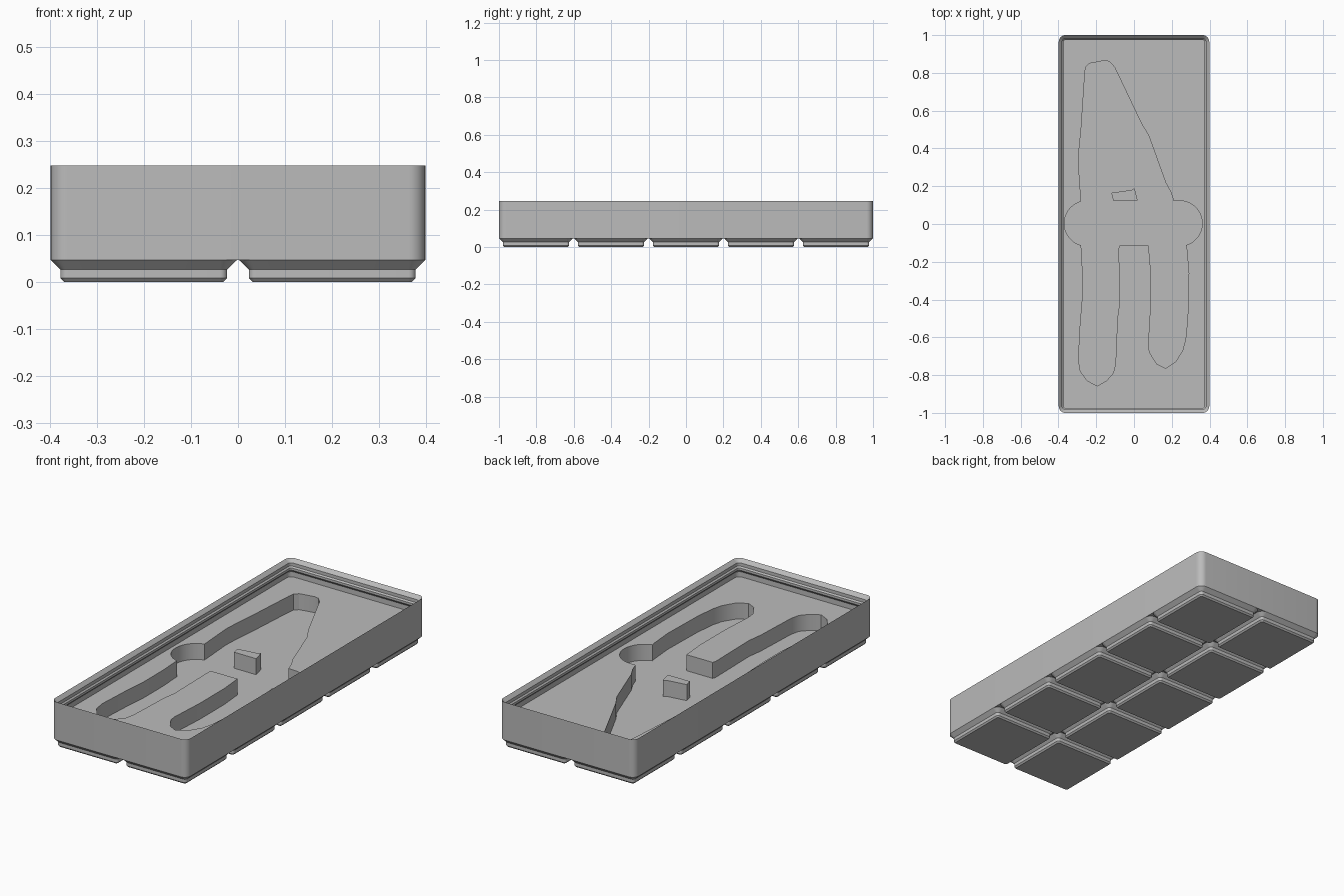
import bpy, bmesh, math

if "Cube" in bpy.data.objects:
    bpy.data.objects.remove(bpy.data.objects["Cube"], do_unlink=True)

grey = bpy.data.materials.new("plain grey")
grey.use_nodes = True
colour = (0.5, 0.5, 0.5, 1)
grey.diffuse_color = colour
grey.node_tree.nodes["Principled BSDF"].inputs["Base Color"].default_value = colour

WIDTH, LENGTH, RADIUS = 0.797, 2.0, 0.036
CELL, PITCH = 0.396, 0.401
BASE_TOP, FLOOR, DECK, TOP = 0.046, 0.066, 0.151, 0.247


def finish(name, bm):
    bmesh.ops.recalc_face_normals(bm, faces=bm.faces)
    mesh = bpy.data.meshes.new(name)
    bm.to_mesh(mesh)
    bm.free()
    mesh.materials.append(grey)
    obj = bpy.data.objects.new(name, mesh)
    bpy.context.collection.objects.link(obj)
    return obj


def smooth(obj):
    bpy.ops.object.select_all(action="DESELECT")
    obj.select_set(True)
    bpy.context.view_layer.objects.active = obj
    bpy.ops.object.shade_smooth_by_angle(angle=math.radians(30))


def rounded_ring(bm, width, length, inset, z, steps=8):
    """Ring of vertices round a rounded rectangle, moved in by inset."""
    r = max(RADIUS - inset, 0.006)
    hx, hy = width / 2 - inset - r, length / 2 - inset - r
    ring = []
    for k, (sx, sy) in enumerate([(1, 1), (-1, 1), (-1, -1), (1, -1)]):
        for i in range(steps + 1):
            a = (k + i / steps) * math.pi / 2
            ring.append(bm.verts.new((sx * hx + r * math.cos(a), sy * hy + r * math.sin(a), z)))
    return ring


def loft(name, width, length, profile):
    """Solid lofted through (inset, height) steps and capped at both ends."""
    bm = bmesh.new()
    rings = [rounded_ring(bm, width, length, inset, z) for inset, z in profile]
    for a, b in zip(rings, rings[1:]):
        for i in range(len(a)):
            j = (i + 1) % len(a)
            bm.faces.new((a[i], a[j], b[j], b[i]))
    bm.faces.new(rings[0])
    bm.faces.new(rings[-1])
    return finish(name, bm)


def prism(name, outline, z0, z1):
    bm = bmesh.new()
    face = bm.faces.new([bm.verts.new((x, y, z0)) for x, y in outline])
    side = bmesh.ops.extrude_face_region(bm, geom=[face])["geom"]
    moved = [v for v in side if isinstance(v, bmesh.types.BMVert)]
    bmesh.ops.translate(bm, verts=moved, vec=(0, 0, z1 - z0))
    return finish(name, bm)


def arc(cx, cy, r, start, end, steps=20):
    angles = [math.radians(start + (end - start) * i / steps) for i in range(steps + 1)]
    return [(cx + r * math.cos(a), cy + r * math.sin(a)) for a in angles]


def hundredths(points):
    return [(x / 100, y / 100) for x, y in points]


# Tray body with a stepped stacking lip, undercut down to the deck
body = loft("tray_body", WIDTH, LENGTH, [
    (0, BASE_TOP), (0, TOP),
    (0.018, TOP - 0.018), (0.018, TOP - 0.035), (0.025, TOP - 0.042),
    (0.025, TOP - 0.054), (0.010, TOP - 0.069), (0.010, DECK)])

# Outline of the tool pocket, clockwise from its upper left end
blade = hundredths([(-28, 50), (-26, 80), (-25.6, 83), (-23.6, 85), (-15.6, 86.5), (-13, 86),
                    (-10.3, 83), (4, 53), (7.7, 47), (16.7, 22), (19.4, 17), (21, 12.3)])
right_leg = hundredths([(28, -14), (29, -26), (28.4, -50), (27.3, -61), (25.7, -67), (22, -73),
                        (16.7, -76.4), (12, -74), (8.2, -68), (7.7, -64), (8.8, -45),
                        (8.8, -24), (7.7, -11.4)])
left_leg = hundredths([(-7.7, -11.4), (-8.2, -13), (-7.7, -42), (-8.8, -50), (-9.8, -74),
                       (-11, -79), (-14.6, -83), (-19.4, -85.7), (-24.7, -83), (-28.4, -78),
                       (-29.4, -72), (-28.4, -53), (-27.3, -40), (-27.3, -24)])
jaw = hundredths([(-29.4, 32), (-29, 40)])
outline = (blade + arc(0.241, 0.003, 0.12, 80, -73) + right_leg + left_leg
           + arc(-0.249, 0.003, 0.12, 255, 105) + jaw)

# Cut the pocket
cutter = prism("pocket_cutter", outline, FLOOR, DECK + 0.03)
cutter.hide_render = True
cut = body.modifiers.new("pocket", "BOOLEAN")
cut.operation = "DIFFERENCE"
cut.solver = "EXACT"
cut.object = cutter
bpy.context.view_layer.objects.active = body
bpy.ops.object.modifier_apply(modifier=cut.name)
bpy.data.objects.remove(cutter, do_unlink=True)
smooth(body)

# Small island standing in the pocket
prism("pocket_island", hundredths([(-12, 16.5), (-1.3, 18), (0.3, 19), (1.9, 12.5), (-11, 12.5)]),
      FLOOR - 0.005, DECK)

# Grid of stepped feet
foot = loft("foot", CELL, CELL, [(0.028, 0), (0.0205, 0.008), (0.0205, 0.026), (0, BASE_TOP)])
smooth(foot)
for column in (-0.5, 0.5):
    for row in range(-2, 3):
        copy = foot if (column, row) == (0.5, 2) else foot.copy()
        if copy is not foot:
            bpy.context.collection.objects.link(copy)
        copy.location = (column * PITCH, row * PITCH, 0)
